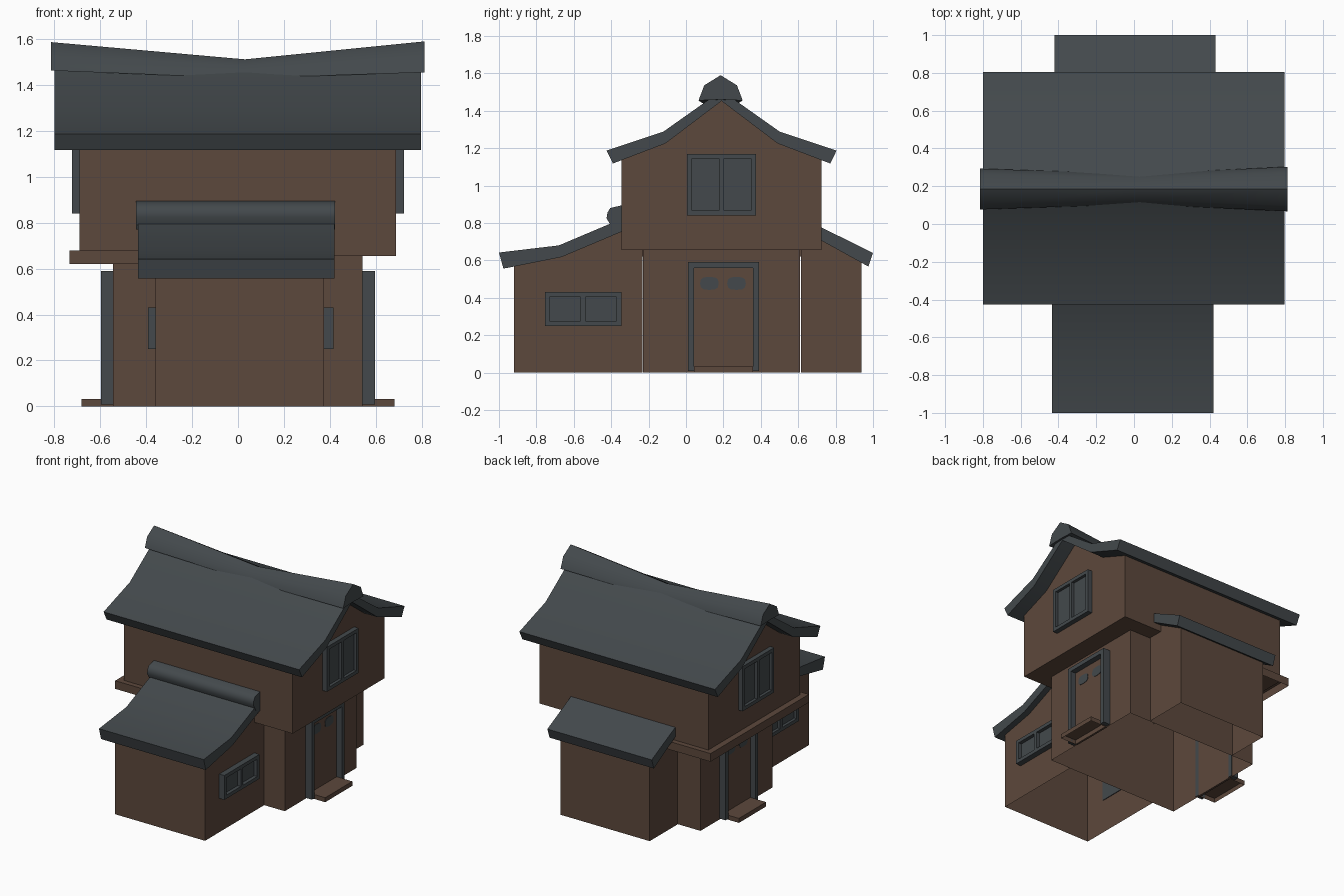
import bpy, bmesh, math

if "Cube" in bpy.data.objects:
    bpy.data.objects.remove(bpy.data.objects["Cube"])

def material(name, rgb):
    m = bpy.data.materials.new(name)
    m.diffuse_color = (*rgb, 1)
    m.use_nodes = True
    m.node_tree.nodes["Principled BSDF"].inputs["Base Color"].default_value = m.diffuse_color
    return m

BROWN = material("brown timber", (0.108, 0.065, 0.045))
SLATE = material("slate grey", (0.056, 0.066, 0.072))

def finish(name, bm, mat, smooth=None):
    bmesh.ops.recalc_face_normals(bm, faces=bm.faces)
    me = bpy.data.meshes.new(name)
    bm.to_mesh(me)
    bm.free()
    me.materials.append(mat)
    ob = bpy.data.objects.new(name, me)
    bpy.context.collection.objects.link(ob)
    if smooth:
        bpy.ops.object.select_all(action='DESELECT')
        ob.select_set(True)
        bpy.context.view_layer.objects.active = ob
        bpy.ops.object.shade_smooth_by_angle(angle=math.radians(smooth))
    return ob

def loft(bm, sections):
    """Closed solid through (x, [(y, z), ...]) cross-sections."""
    rings = [[bm.verts.new((x, y, z)) for y, z in pts] for x, pts in sections]
    n = len(rings[0])
    for a, b in zip(rings, rings[1:]):
        for i in range(n):
            j = (i + 1) % n
            bm.faces.new((a[i], a[j], b[j], b[i]))
    bm.faces.new(rings[0])
    bm.faces.new(rings[-1])

def prism(name, pts, x0, x1, mat, smooth=None):
    bm = bmesh.new()
    loft(bm, [(x0, pts), (x1, pts)])
    return finish(name, bm, mat, smooth)

def rect(y0, y1, z0, z1):
    return [(y0, z0), (y1, z0), (y1, z1), (y0, z1)]

def boxes(name, x0, x1, rects, mat):
    bm = bmesh.new()
    for r in rects:
        loft(bm, [(x0, rect(*r)), (x1, rect(*r))])
    return finish(name, bm, mat)

def open_bottom(ob):
    """Remove the lowest face so the part is hollow from below."""
    bm = bmesh.new()
    bm.from_mesh(ob.data)
    low = min(bm.faces, key=lambda f: f.calc_center_median().z)
    bmesh.ops.delete(bm, geom=[low], context='FACES_ONLY')
    bm.to_mesh(ob.data)
    bm.free()

def window(name, wall, face, y0, y1, z0, z1, t=0.026):
    """Frame with a mullion and a recessed pane on a side wall."""
    m = (y0 + y1) / 2
    h = t / 2
    boxes(name + "_frame", wall, face,
          [(y0, y0 + t, z0, z1), (y1 - t, y1, z0, z1), (m - h, m + h, z0 + t, z1 - t),
           (y0 + t, y1 - t, z0, z0 + t), (y0 + t, y1 - t, z1 - t, z1)], SLATE)
    boxes(name + "_pane", wall, wall + (face - wall) * 0.45,
          [(y0 + t, y1 - t, z0 + t, z1 - t)], SLATE)

# Walls (ground level parts are hollow shells without a floor)
open_bottom(boxes("ground_floor", -0.545, 0.543, [(-0.23, 0.609, 0, 0.66)], BROWN))
prism("upper_floor", [(-0.345, 0.655), (0.725, 0.655), (0.725, 1.145), (0.49, 1.235),
                      (0.19, 1.46), (-0.11, 1.235), (-0.345, 1.145)], -0.69, 0.688, BROWN)
open_bottom(prism("front_annex", [(-0.92, 0), (-0.232, 0), (-0.232, 0.66), (-0.34, 0.66),
                                  (-0.34, 0.77), (-0.665, 0.63), (-0.92, 0.58)],
                  -0.36, 0.375, BROWN))
open_bottom(prism("back_annex", [(0.615, 0), (0.937, 0), (0.937, 0.6), (0.72, 0.72),
                                 (0.72, 0.66), (0.615, 0.66)], -0.36, 0.37, BROWN))

# Main roof, mirrored profile about the ridge
top = [(-0.425, 1.187), (-0.12, 1.289), (0.19, 1.508)]
under = [(-0.11, 1.225), (-0.391, 1.118)]
flip = lambda pts: [(0.38 - y, z) for y, z in reversed(pts)]
prism("main_roof", top + flip(top[:2]) + flip(under) + [(0.19, 1.452)] + under,
      -0.8, 0.797, SLATE, 35)

# Ridge cap, swept up towards both ends
def cap(w, peak, base):
    h = peak - base
    s = 0.185
    return [(s - w, base), (s - w * 0.74, base + h * 0.6), (s, peak),
            (s + w * 0.74, base + h * 0.6), (s + w, base), (s, base + 0.005)]
bm = bmesh.new()
loft(bm, [(-0.815, cap(0.108, 1.587, 1.463)), (0.03, cap(0.08, 1.512, 1.43)),
          (0.812, cap(0.118, 1.59, 1.455))])
finish("ridge_cap", bm, SLATE, 50)

# Annex roofs
prism("front_annex_roof", [(-1.0, 0.642), (-0.68, 0.68), (-0.42, 0.79), (-0.34, 0.825),
                           (-0.34, 0.755), (-0.665, 0.618), (-0.976, 0.556)],
      -0.435, 0.42, SLATE, 35)
prism("front_annex_roof_cap", [(-0.425, 0.825), (-0.42, 0.855), (-0.405, 0.88), (-0.34, 0.895),
                               (-0.34, 0.80), (-0.392, 0.77)], -0.445, 0.423, SLATE, 65)
prism("back_annex_roof", [(0.72, 0.778), (1.0, 0.64), (0.975, 0.567), (0.72, 0.708)],
      -0.42, 0.432, SLATE)

# Ledge wrapping the left side, from annex to annex
open_bottom(boxes("side_ledge", -0.735, -0.365, [(-0.383, 0.763, 0.62, 0.68)], BROWN))

# Doors, steps and windows on both sides
for side, s in (("right", 1), ("left", -1)):
    wall = s * 0.54
    boxes(side + "_door_frame", wall, s * 0.597,
          [(0.01, 0.042, 0.008, 0.59), (0.358, 0.39, 0.008, 0.59), (0.042, 0.358, 0.56, 0.59)], SLATE)
    boxes(side + "_door", wall, s * 0.555, [(0.042, 0.358, 0, 0.56)], BROWN)
    for c in (0.125, 0.27):
        pts = []
        for i in range(12):
            a = math.tau * i / 12
            cy, cz = math.cos(a), math.sin(a)
            pts.append((c + 0.05 * math.copysign(abs(cy) ** 0.7, cy),
                        0.477 + 0.035 * math.copysign(abs(cz) ** 0.7, cz)))
        prism(side + "_door_light", pts, s * 0.553, s * 0.558, SLATE)
    open_bottom(boxes(side + "_step", s * 0.553, s * 0.683, [(0.042, 0.358, 0, 0.033)], BROWN))
    window(side + "_upper_window", s * 0.685, s * 0.724, 0.005, 0.373, 0.84, 1.17)
window("right_annex_window", 0.37, 0.417, -0.755, -0.345, 0.25, 0.43)
window("left_annex_window", -0.355, -0.393, -0.755, -0.345, 0.25, 0.43)
